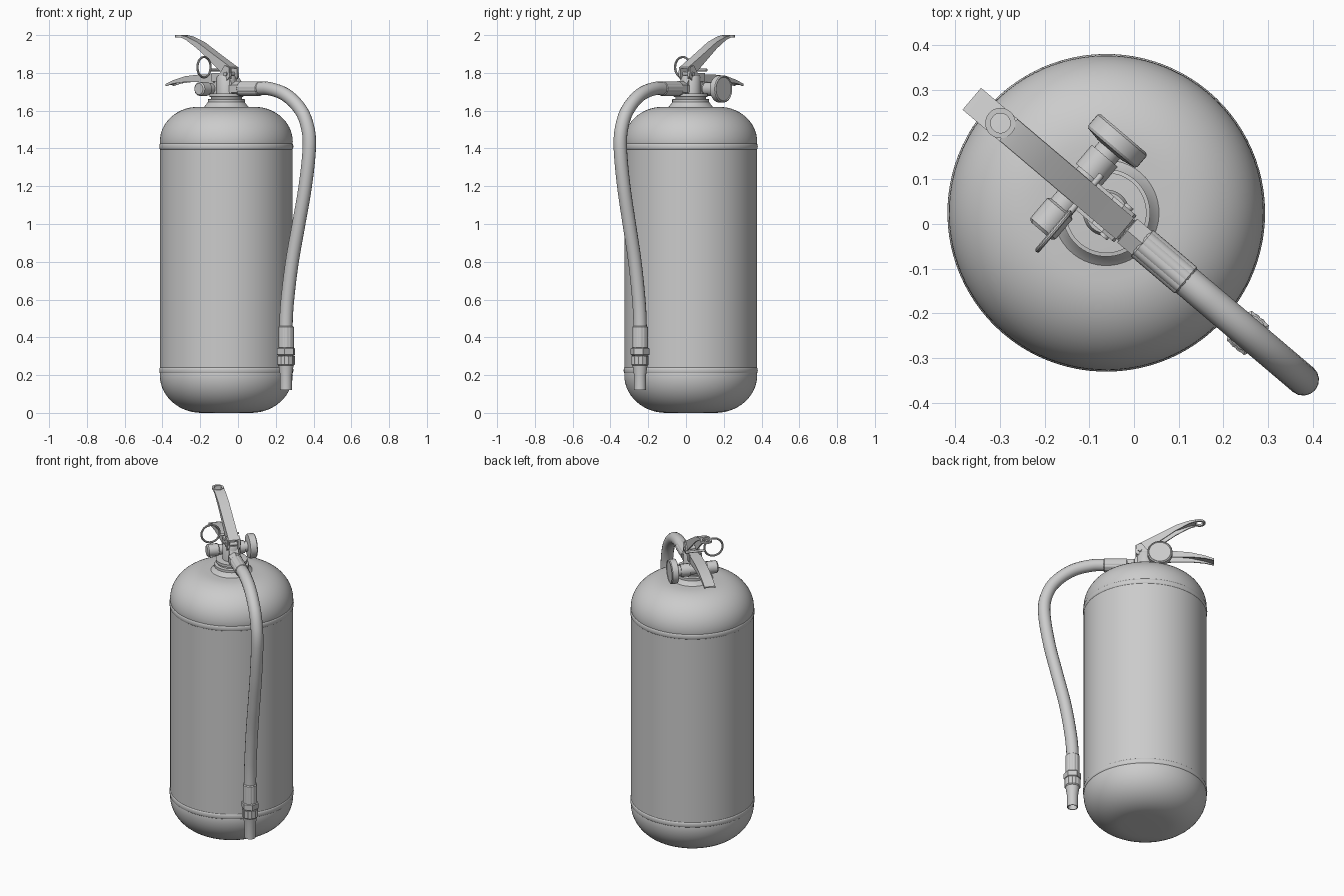
import bpy, math
from mathutils import Matrix, Vector

if "Cube" in bpy.data.objects:
    bpy.data.objects.remove(bpy.data.objects["Cube"], do_unlink=True)

grey = bpy.data.materials.new("plain grey")
grey.use_nodes = True
COLOUR = (0.6, 0.6, 0.6, 1)
grey.diffuse_color = COLOUR
grey.node_tree.nodes["Principled BSDF"].inputs["Base Color"].default_value = COLOUR

# Local frame: x runs from the handle tip to the hose, origin on the tank axis
FRAME = Matrix.Translation((-0.062, 0.025, 0)) @ Matrix.Rotation(math.radians(-40.3), 4, "Z")


def add_mesh(name, verts, faces, local=Matrix()):
    mesh = bpy.data.meshes.new(name)
    mesh.from_pydata(verts, [], faces)
    mesh.materials.append(grey)
    obj = bpy.data.objects.new(name, mesh)
    bpy.context.collection.objects.link(obj)
    obj.matrix_world = FRAME @ local
    return obj


def lathe(name, profile, local=Matrix(), segs=32, closed=False, groove=1.0):
    """Spin (radius, height) points; groove pulls in every fourth column."""
    n = len(profile)
    verts = []
    for i in range(segs):
        a = 2 * math.pi * i / segs
        k = groove if i % 4 == 0 else 1.0
        verts += [(r * k * math.cos(a), r * k * math.sin(a), h) for r, h in profile]
    faces = []
    for i in range(segs):
        j = (i + 1) % segs
        for p in range(n if closed else n - 1):
            q = (p + 1) % n
            faces.append((i * n + p, j * n + p, j * n + q, i * n + q))
    if not closed:
        faces.append([i * n for i in reversed(range(segs))])
        faces.append([i * n + n - 1 for i in range(segs)])
    return add_mesh(name, verts, faces, local)


def slab(name, outline, y0, y1):
    """Extrude an (x, z) outline given anticlockwise across the local y axis."""
    n = len(outline)
    verts = [(x, y, z) for y in (y0, y1) for x, z in outline]
    faces = [list(range(n)), list(reversed(range(n, 2 * n)))]
    faces += [(i, i + n, (i + 1) % n + n, (i + 1) % n) for i in range(n)]
    return add_mesh(name, verts, faces)


def channel(name, top, depths, half, thick):
    """Folded sheet: a top plate with a flange down each side."""
    lower = [(x, z - thick) for x, z in top]
    flange = [(x, z - d) for (x, z), d in zip(top, depths)]
    slab(name + "_plate", lower + top[::-1], -half, half)
    for side, y in (("right", -half), ("left", half - thick)):
        slab(f"{name}_{side}_flange", flange + top[::-1], y, y + thick)


def across(x, z):
    """Lathe axis pointing along local y."""
    return Matrix.Translation((x, 0, z)) @ Matrix.Rotation(-math.pi / 2, 4, "X")


def along(z):
    """Lathe axis pointing along local x."""
    return Matrix.Translation((0, 0, z)) @ Matrix.Rotation(math.pi / 2, 4, "Y")


def arc(r0, z0, rr, rz, a0, a1, steps=14):
    angles = [math.radians(a0 + (a1 - a0) * i / steps) for i in range(steps + 1)]
    return [(r0 + rr * math.cos(a), z0 + rz * math.sin(a)) for a in angles]


# Tank with rounded ends and a raised bead at each weld
bead = arc(0.351, 0.225, 0.004, 0.015, -90, 90, 6)
tank = [(0.02, 0)] + arc(0.13, 0.2, 0.222, 0.2, -90, 0) + bead
tank += [(r, z + 1.185) for r, z in bead]
tank += arc(0.15, 1.435, 0.202, 0.185, 0, 90) + [(0.02, 1.622)]
lathe("tank", tank, segs=96)

# Neck and valve
lathe("neck_collar", [(0.13, 1.612), (0.113, 1.624), (0.098, 1.645), (0.098, 1.66),
                      (0.082, 1.663), (0.082, 1.672), (0.09, 1.674), (0.09, 1.69),
                      (0.05, 1.692)], segs=48)
lathe("valve_stem", [(0.052, 1.68), (0.052, 1.775), (0.046, 1.785)])
slab("valve_block", [(-0.1, 1.69), (0.06, 1.69), (0.06, 1.745), (0.03, 1.79),
                     (-0.07, 1.79), (-0.1, 1.75)], -0.027, 0.027)
for side, y in (("right", -0.039), ("left", 0.031)):
    slab(side + "_bracket", [(-0.07, 1.755), (0.03, 1.755), (0.056, 1.78), (0.05, 1.83),
                             (0.02, 1.84), (-0.01, 1.80), (-0.07, 1.80)], y, y + 0.008)

# Cross tube, end cap and gauge
lathe("cross_tube", [(0.03, -0.1), (0.03, 0.12)], across(-0.085, 1.715))
lathe("cross_cap", [(0.03, -0.125), (0.037, -0.118), (0.037, -0.06), (0.03, -0.055)],
      across(-0.085, 1.715), 12)
lathe("gauge_nut", [(0.038, 0.04), (0.038, 0.095)], across(-0.085, 1.715), 12)
lathe("gauge", [(0.035, 0.112), (0.068, 0.118), (0.072, 0.124), (0.072, 0.155),
                (0.066, 0.16), (0.062, 0.156), (0.01, 0.156)], across(-0.085, 1.715), 40)

# Squeeze lever, its hanging eye and pivot
channel("lever", [(-0.287, 1.998), (-0.255, 1.993), (-0.177, 1.964), (-0.059, 1.895),
                  (0.02, 1.85), (0.055, 1.83)],
        [0.012, 0.018, 0.035, 0.055, 0.07, 0.062], 0.031, 0.008)
lathe("lever_eye", [(0.022, 1.988), (0.034, 1.988), (0.034, 2.0), (0.022, 2.0)],
      Matrix.Translation((-0.31, 0, 0)), closed=True)
lathe("lever_pivot", [(0.011, -0.046), (0.011, 0.046)], across(0.03, 1.795), 16)

# Carrying handle
channel("carry_handle", [(-0.394, 1.742), (-0.34, 1.762), (-0.26, 1.782), (-0.18, 1.79),
                         (-0.06, 1.792)],
        [0.012, 0.018, 0.03, 0.038, 0.045], 0.032, 0.007)

# Safety pin and pull ring
lathe("safety_pin", [(0.007, -0.06), (0.007, 0.058)], across(-0.063, 1.815), 12)
bpy.ops.mesh.primitive_torus_add(major_radius=0.054, minor_radius=0.006,
                                 major_segments=40, minor_segments=10)
ring = bpy.context.object
ring.name = "pull_ring"
ring.data.materials.append(grey)
ring.matrix_world = (FRAME @ Matrix.Translation((-0.063, -0.108, 1.83))
                     @ Matrix.Rotation(math.pi / 2, 4, "Y"))

# Hose outlet fittings
lathe("outlet_nut", [(0.034, 0.03), (0.034, 0.06), (0.04, 0.062), (0.04, 0.105),
                     (0.032, 0.11)], along(1.717), 6)
lathe("outlet_ferrule", [(0.034, 0.1), (0.039, 0.106), (0.039, 0.232), (0.034, 0.238)],
      along(1.717), 48, groove=0.95)

# Hose swept along a smooth path
path = [(0.2, 1.717), (0.3, 1.716), (0.42, 1.68), (0.522, 1.597), (0.568, 1.5),
        (0.576, 1.4), (0.548, 1.2), (0.503, 1.0), (0.457, 0.8), (0.425, 0.6),
        (0.415, 0.48), (0.415, 0.36)]
curve = bpy.data.curves.new("hose", "CURVE")
curve.dimensions = "3D"
curve.bevel_depth = 0.0355
curve.bevel_resolution = 6
curve.use_fill_caps = True
curve.materials.append(grey)
spline = curve.splines.new("BEZIER")
spline.bezier_points.add(len(path) - 1)
for i, (point, (x, z)) in enumerate(zip(spline.bezier_points, path)):
    before, after = path[max(i - 1, 0)], path[min(i + 1, len(path) - 1)]
    tangent = Vector((after[0] - before[0], 0, after[1] - before[1])).normalized()
    point.co = (x, 0, z)
    back = math.dist(before, path[i]) / 3
    ahead = math.dist(after, path[i]) / 3
    point.handle_left = point.co - tangent * back
    point.handle_right = point.co + tangent * ahead
hose = bpy.data.objects.new("hose", curve)
bpy.context.collection.objects.link(hose)
hose.matrix_world = FRAME

# Nozzle fittings at the hose end
end = Matrix.Translation((0.415, 0, 0))
lathe("nozzle_ferrule", [(0.036, 0.34), (0.041, 0.345), (0.041, 0.455), (0.036, 0.46)],
      end, 48, groove=0.95)
lathe("nozzle_nut", [(0.042, 0.302), (0.05, 0.308), (0.05, 0.34), (0.042, 0.346)], end, 6)
lathe("nozzle_grip", [(0.04, 0.25), (0.046, 0.256), (0.046, 0.302)], end, 48, groove=0.94)
lathe("nozzle", [(0.024, 0.15), (0.026, 0.12), (0.031, 0.12), (0.032, 0.2),
                 (0.04, 0.252), (0.02, 0.252)], end)

# Smooth round surfaces, keep edges sharp
for obj in bpy.context.scene.objects:
    obj.select_set(obj.type == "MESH")
bpy.context.view_layer.objects.active = ring
bpy.ops.object.shade_smooth_by_angle(angle=math.radians(32))
